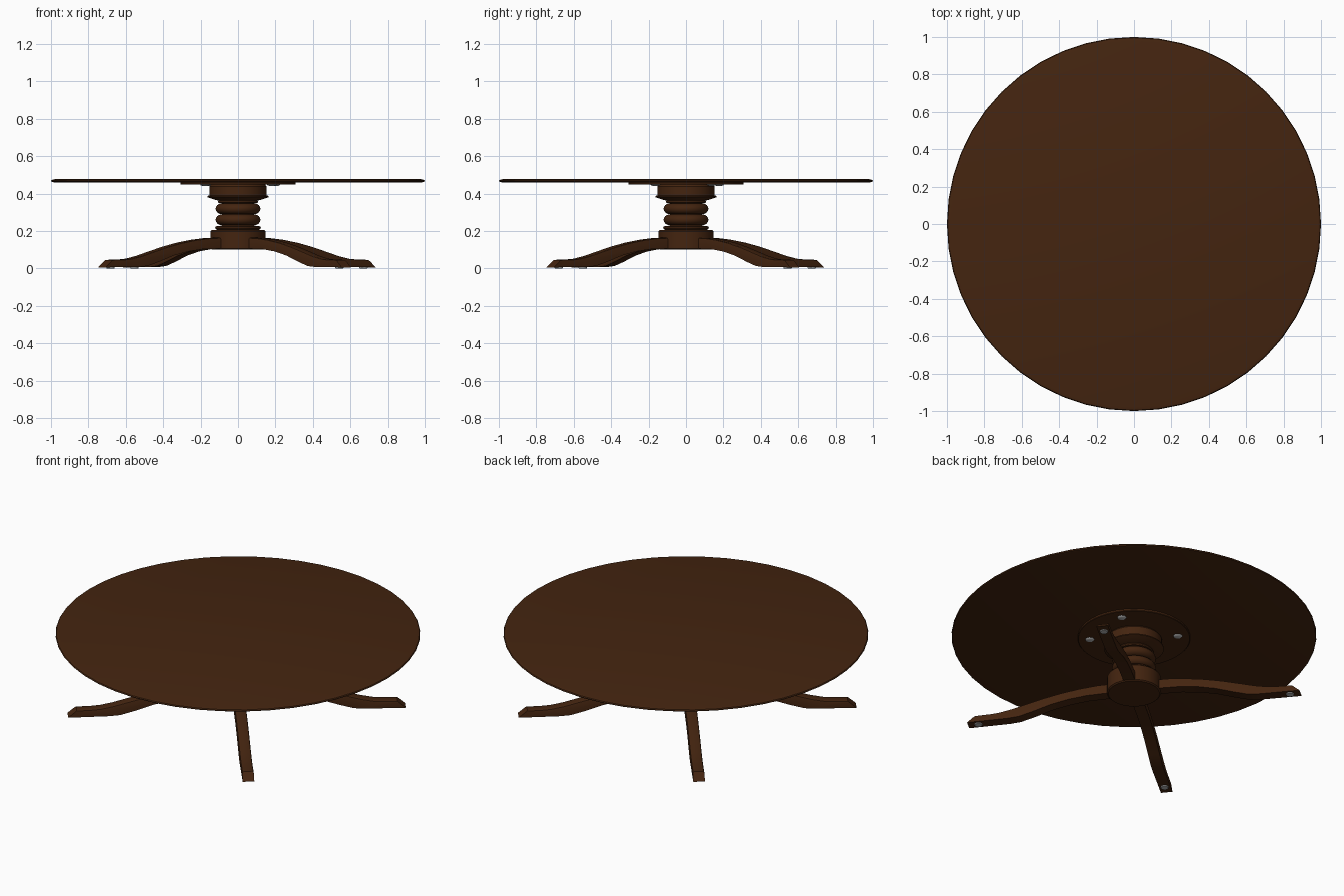
import bpy, bmesh
from math import cos, sin, pi, radians
from mathutils import Matrix, Vector

cube = bpy.data.objects.get("Cube")
if cube:
    bpy.data.objects.remove(cube, do_unlink=True)


def material(name, rgb):
    m = bpy.data.materials.new(name)
    m.use_nodes = True
    m.diffuse_color = (*rgb, 1)
    m.node_tree.nodes["Principled BSDF"].inputs["Base Color"].default_value = (*rgb, 1)
    return m


WOOD = material("dark_wood", (0.058, 0.018, 0.005))
METAL = material("grey_metal", (0.45, 0.45, 0.45))


def finish(name, bm, mat, angle=35):
    bmesh.ops.recalc_face_normals(bm, faces=bm.faces)
    mesh = bpy.data.meshes.new(name)
    bm.to_mesh(mesh)
    bm.free()
    mesh.materials.append(mat)
    ob = bpy.data.objects.new(name, mesh)
    bpy.context.collection.objects.link(ob)
    bpy.ops.object.select_all(action='DESELECT')
    ob.select_set(True)
    bpy.context.view_layer.objects.active = ob
    bpy.ops.object.shade_smooth_by_angle(angle=radians(angle))
    return ob


def lathe(name, profile, mat, sides=48, at=(0, 0)):
    """Turn an (r, z) profile, listed bottom to top, into a capped solid."""
    bm = bmesh.new()
    rings = [[bm.verts.new((at[0] + r * cos(2 * pi * i / sides),
                            at[1] + r * sin(2 * pi * i / sides), z))
              for i in range(sides)] for r, z in profile]
    for a, b in zip(rings, rings[1:]):
        for i in range(sides):
            j = (i + 1) % sides
            bm.faces.new((a[i], a[j], b[j], b[i]))
    bm.faces.new(rings[0])
    bm.faces.new(rings[-1])
    return finish(name, bm, mat)


def bulge(z, half, inner, outer, steps=8):
    """Rounded bead for a turned profile."""
    return [(inner + (outer - inner) * sin(pi * i / steps),
             z - half * cos(pi * i / steps)) for i in range(steps + 1)]


# Round top with softened rim
lathe("table_top", [(0.985, 0.46), (0.996, 0.463), (1.0, 0.468),
                    (0.996, 0.473), (0.98, 0.477)], WOOD)

# Mounting plate under the top
lathe("mounting_plate", [(0.305, 0.448), (0.308, 0.451), (0.308, 0.462)], WOOD)

# Turned pedestal: hub, beads and flared head
column = [(0.14, 0.10), (0.147, 0.106), (0.147, 0.198), (0.14, 0.206), (0.115, 0.206)]
column += bulge(0.217, 0.01, 0.112, 0.122, 4)
column += [(0.095, 0.228)]
column += bulge(0.26, 0.029, 0.085, 0.12)
column += bulge(0.319, 0.029, 0.085, 0.12)
column += [(0.105, 0.35), (0.108, 0.356), (0.105, 0.363), (0.12, 0.366), (0.145, 0.374),
           (0.163, 0.381), (0.163, 0.387), (0.153, 0.391), (0.153, 0.438), (0.145, 0.449)]
lathe("pedestal", column, WOOD)

# Four swept legs, each a bevelled side profile
TOP = [(0.10, 0.165), (0.20, 0.163), (0.30, 0.153), (0.40, 0.137), (0.50, 0.115),
       (0.60, 0.088), (0.68, 0.066), (0.75, 0.052), (0.80, 0.048), (0.88, 0.046)]
BOTTOM = [(0.928, 0.006), (0.70, 0.008), (0.64, 0.013), (0.56, 0.036), (0.46, 0.069),
          (0.36, 0.091), (0.26, 0.103), (0.10, 0.107)]
HALF = 0.032
CENTRE = Vector((-0.006, -0.004, 0))


def leg(name, angle):
    bm = bmesh.new()
    face = bm.faces.new([bm.verts.new((r, -HALF, z)) for r, z in TOP + BOTTOM])
    ext = bmesh.ops.extrude_face_region(bm, geom=[face])
    bmesh.ops.translate(bm, vec=(0, 2 * HALF, 0),
                        verts=[g for g in ext["geom"] if isinstance(g, bmesh.types.BMVert)])
    bmesh.ops.recalc_face_normals(bm, faces=bm.faces)
    # Soften the long upper edges
    edges = [e for e in bm.edges if len({round(v.co.y, 4) for v in e.verts}) == 1
             and any((round(v.co.x, 3), round(v.co.z, 3)) in TOP for v in e.verts)
             and all((round(v.co.x, 3), round(v.co.z, 3)) in TOP for v in e.verts)
             and abs(e.verts[0].co.x - e.verts[1].co.x) > 0.01]
    bmesh.ops.bevel(bm, geom=edges, offset=0.009, segments=2, profile=0.5, affect='EDGES')
    bmesh.ops.transform(bm, verts=bm.verts,
                        matrix=Matrix.Translation(CENTRE) @ Matrix.Rotation(angle, 4, 'Z'))
    finish(name, bm, WOOD)


for k, side in enumerate(("front_left", "back_left", "back_right", "front_right")):
    a = radians(-51 + 90 * k)
    leg("leg_" + side, a)
    # Glide under the foot
    lathe("foot_glide_" + side, [(0.02, 0.0), (0.022, 0.002), (0.022, 0.008)], METAL, 16,
          (CENTRE.x + 0.87 * cos(a), CENTRE.y + 0.87 * sin(a)))

# Screws holding the plate
for n, deg in enumerate((-42, 34, 133, 223)):
    a = radians(deg)
    lathe(f"plate_screw_{n + 1}", [(0.012, 0.441), (0.022, 0.444), (0.026, 0.449)],
          METAL, 16, (0.242 * cos(a), 0.242 * sin(a)))
